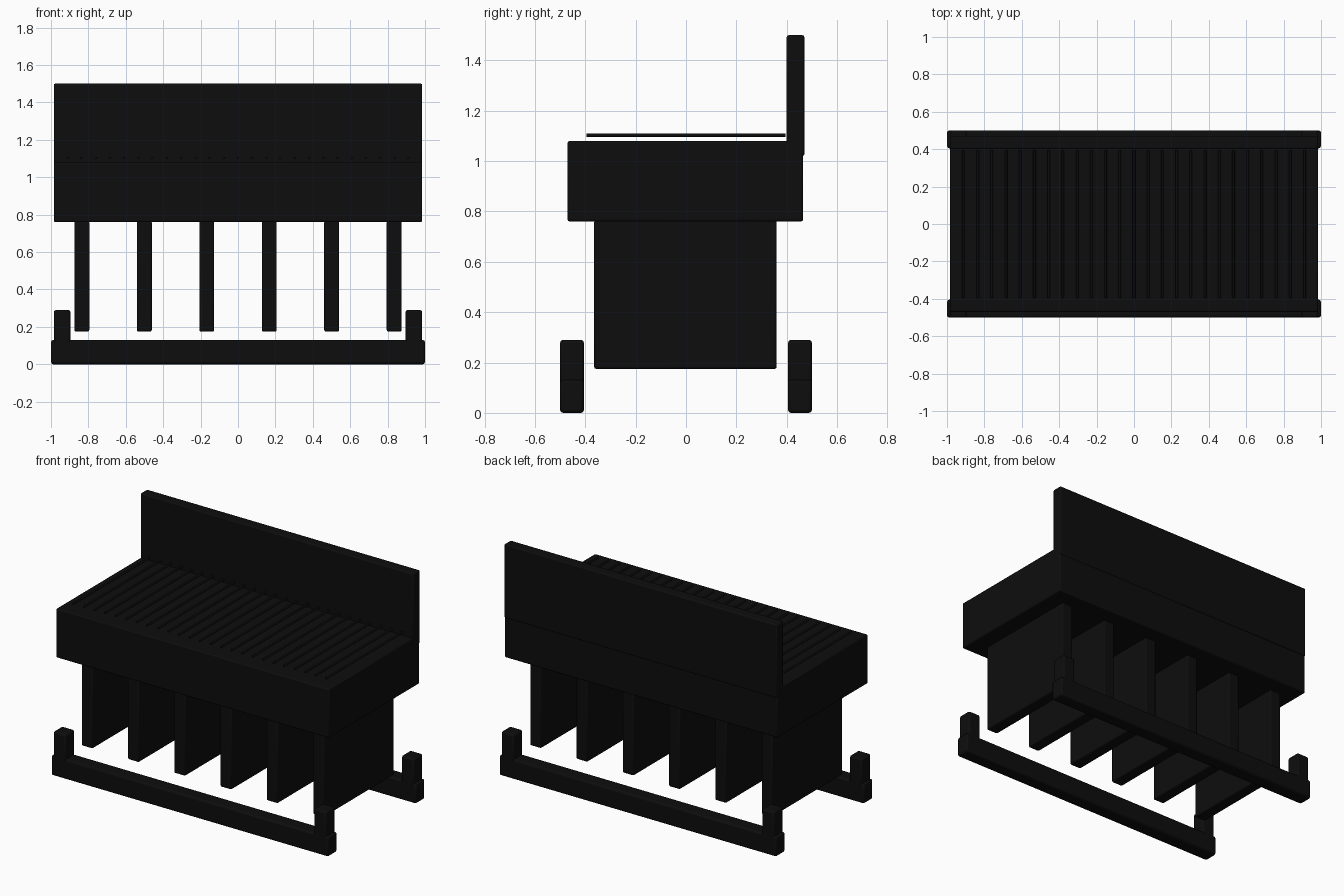
import bpy
import math

cube = bpy.data.objects.get("Cube")
if cube:
    bpy.data.objects.remove(cube, do_unlink=True)

# Single near-black finish
black = bpy.data.materials.new("soot black")
black.use_nodes = True
colour = (0.004, 0.004, 0.004, 1)
black.diffuse_color = colour
black.node_tree.nodes["Principled BSDF"].inputs["Base Color"].default_value = colour


def box(name, x, y, z, bevel=0.008):
    """Bevelled box spanning the given (low, high) ranges."""
    spans = (x, y, z)
    bpy.ops.mesh.primitive_cube_add(size=1, location=[(a + b) / 2 for a, b in spans])
    ob = bpy.context.object
    ob.name = name
    ob.scale = [b - a for a, b in spans]
    bpy.ops.object.transform_apply(location=False, rotation=False, scale=True)
    mod = ob.modifiers.new("soft edges", "BEVEL")
    mod.width = bevel
    mod.segments = 2
    ob.data.materials.append(black)
    bpy.ops.object.shade_smooth_by_angle(angle=math.radians(35))
    return ob


# Firebox and upright back panel
box("firebox", (-0.985, 0.985), (-0.47, 0.465), (0.76, 1.08))
box("back_panel", (-0.985, 0.985), (0.4, 0.47), (1.02, 1.5))

# Upright support plates under the firebox
for i in range(6):
    x = -0.835 + i * 0.334
    box(f"support_plate_{i + 1}", (x - 0.04, x + 0.04), (-0.365, 0.36), (0.175, 0.765))

# Floor rails with a short post at each end
for side, y in (("front", (-0.5, -0.405)), ("back", (0.405, 0.5))):
    box(f"{side}_rail", (-1, 1), y, (0, 0.13), 0.012)
    for end, x in (("right", (-0.985, -0.895)), ("left", (0.895, 0.985))):
        box(f"{side}_{end}_post", x, y, (0.1, 0.29), 0.012)

# Grill rods floating just above the firebox
for i in range(25):
    bpy.ops.mesh.primitive_cylinder_add(
        vertices=12, radius=0.007, depth=0.79,
        location=((i - 12) * 0.076, 0, 1.103), rotation=(math.pi / 2, 0, 0))
    rod = bpy.context.object
    rod.name = f"grill_rod_{i + 1}"
    rod.data.materials.append(black)
    bpy.ops.object.shade_smooth_by_angle(angle=math.radians(35))
